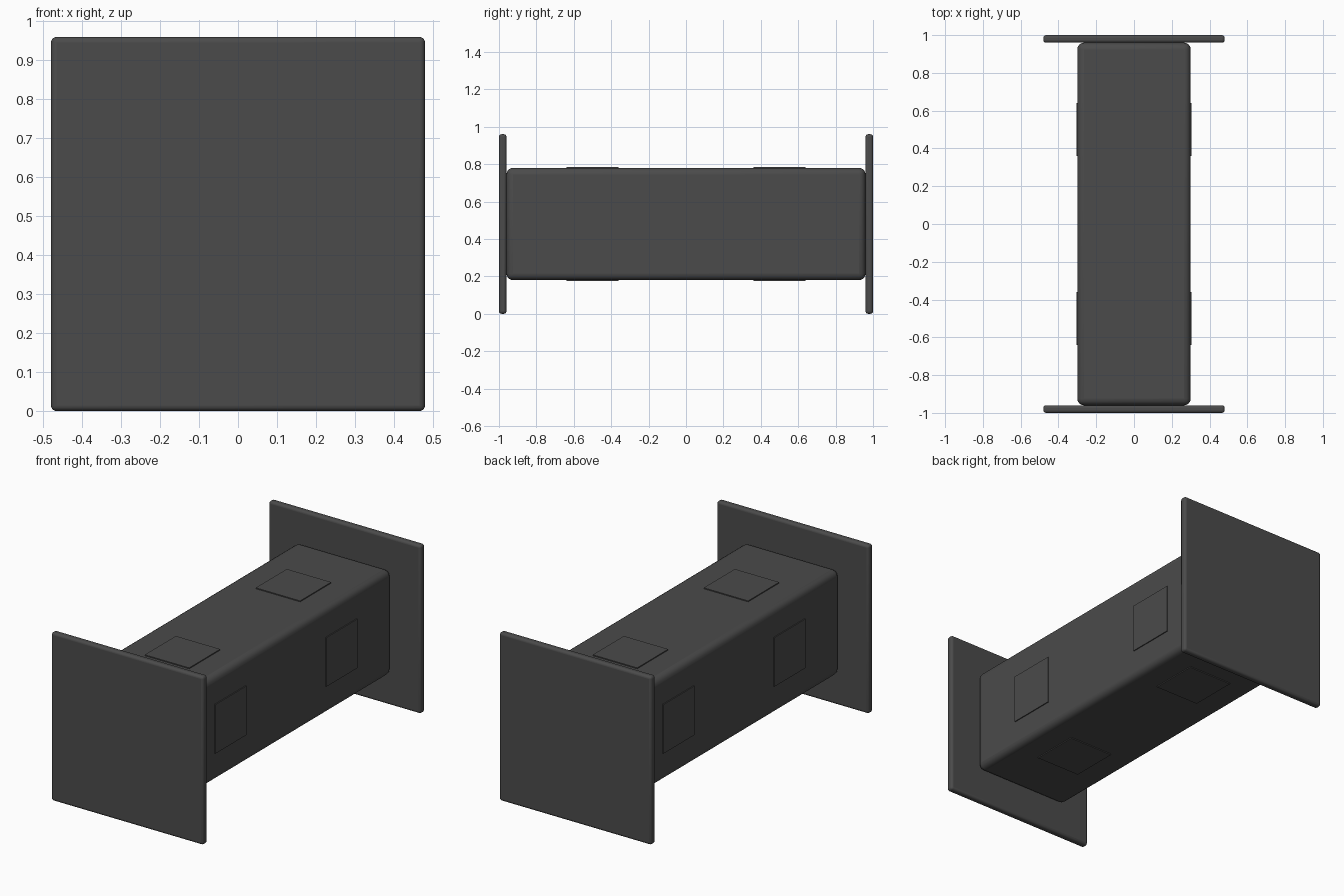
import bpy
from mathutils import Matrix
from math import pi

if "Cube" in bpy.data.objects:
    bpy.data.objects.remove(bpy.data.objects["Cube"])

dark = bpy.data.materials.new("dark_grey")
dark.diffuse_color = (0.07, 0.07, 0.07, 1)
dark.use_nodes = True
dark.node_tree.nodes["Principled BSDF"].inputs["Base Color"].default_value = dark.diffuse_color
CENTRE_Z = 0.48


def box(name, size, loc, bevel=0.0, rot=0.0):
    # box with optional rounded edges, turned about the long axis
    bpy.ops.mesh.primitive_cube_add(size=1)
    ob = bpy.context.object
    ob.name = name
    ob.data.transform(Matrix.Diagonal((*size, 1)))
    ob.location = loc
    ob.rotation_euler.y = rot
    ob.data.materials.append(dark)
    if bevel:
        m = ob.modifiers.new("Round", "BEVEL")
        m.width = bevel
        m.segments = 4
        bpy.ops.object.shade_smooth_by_angle()
    return ob


# main beam
box("beam", (0.6, 1.92, 0.6), (0, 0, CENTRE_Z), 0.035)

for end, y in (("front", -1), ("back", 1)):
    # square end plates
    box(end + "_plate", (0.96, 0.04, 0.96), (0, y * 0.98, CENTRE_Z), 0.014)
    # thin square pads on all four sides of the beam
    for side, offset, rot in (("top", (0, 0.301), 0), ("right", (0.301, 0), pi / 2),
                              ("bottom", (0, -0.301), pi), ("left", (-0.301, 0), -pi / 2)):
        box(f"{end}_{side}_pad", (0.28, 0.28, 0.009),
            (offset[0], y * 0.5, CENTRE_Z + offset[1]), rot=rot)
